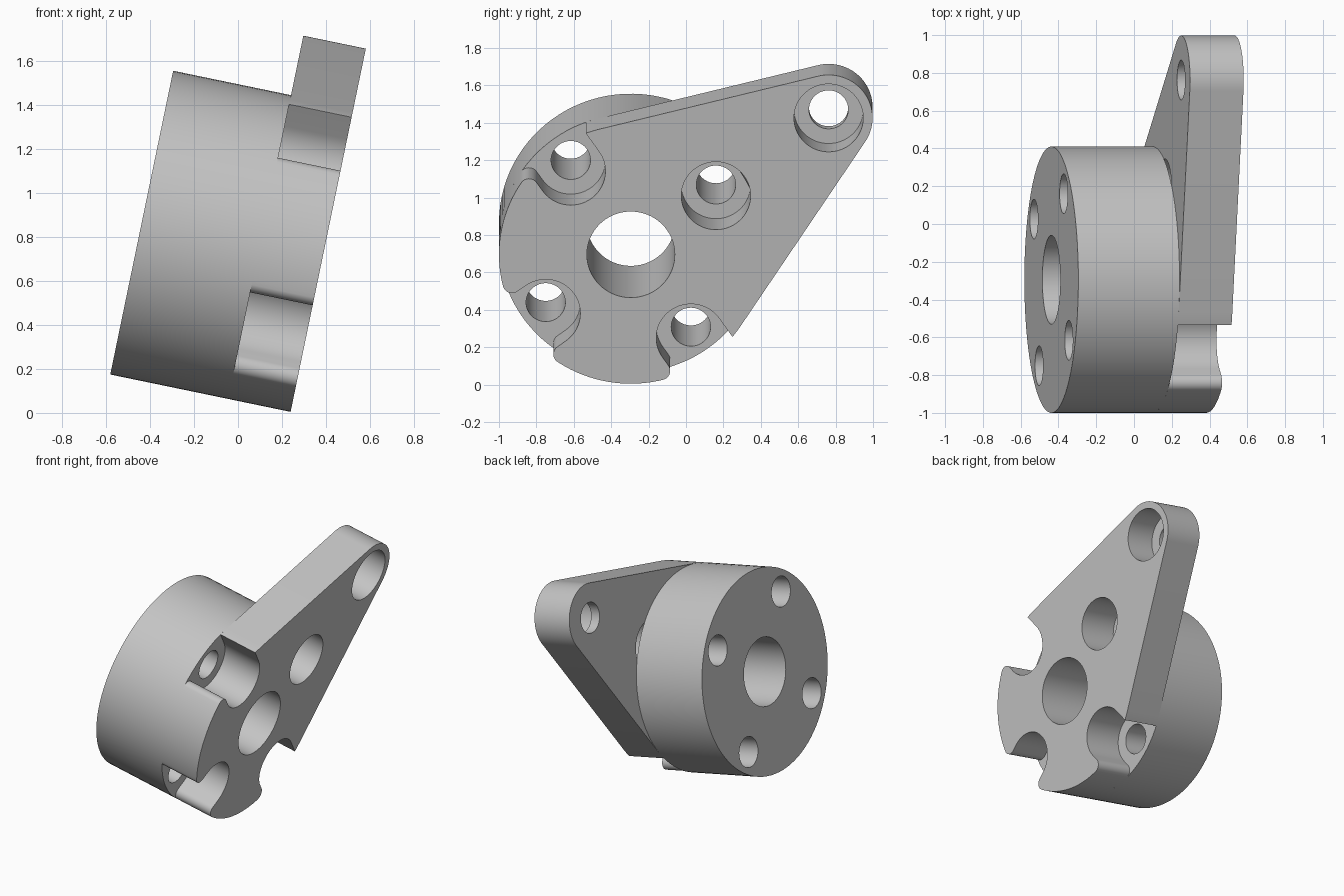
import bpy, bmesh
from math import sin, cos, pi, sqrt, asin, atan2, radians
from mathutils import Matrix

cube = bpy.data.objects.get("Cube")
if cube:
    bpy.data.objects.remove(cube, do_unlink=True)

# Main dimensions, in the part's own frame (z along the bore axis, front face at 0)
DISC_R, DEPTH, PLATE = 0.705, 0.837, 0.29
TIP_R, TIP_DIST = 0.235, 1.294
BOLT_D, BOLT_R, BORE_R, CENTRE_R = 0.557, 0.105, 0.185, 0.235
FILLET = 0.05
ARM = radians(35.2)
SEGS = 96

grey = bpy.data.materials.new("plain grey")
grey.use_nodes = True
grey.diffuse_color = (0.55, 0.55, 0.55, 1)
grey.node_tree.nodes["Principled BSDF"].inputs["Base Color"].default_value = grey.diffuse_color


def arc(cx, cy, r, a0, a1, n):
    return [(cx + r * cos(a0 + (a1 - a0) * i / n), cy + r * sin(a0 + (a1 - a0) * i / n))
            for i in range(n + 1)]


def circle(cx, cy, r):
    return arc(cx, cy, r, 0, 2 * pi, SEGS)[:-1]


def turn(points, angle):
    return [(x * cos(angle) - y * sin(angle), x * sin(angle) + y * cos(angle)) for x, y in points]


def prism(name, outline, z0, z1):
    """Extrude a closed outline between two depths."""
    bm = bmesh.new()
    face = bm.faces.new([bm.verts.new((x, y, z0)) for x, y in outline])
    top = bmesh.ops.extrude_face_region(bm, geom=[face])["geom"]
    bmesh.ops.translate(bm, vec=(0, 0, z1 - z0),
                        verts=[g for g in top if isinstance(g, bmesh.types.BMVert)])
    bmesh.ops.recalc_face_normals(bm, faces=bm.faces)
    mesh = bpy.data.meshes.new(name)
    bm.to_mesh(mesh)
    bm.free()
    mesh.materials.append(grey)
    obj = bpy.data.objects.new(name, mesh)
    bpy.context.collection.objects.link(obj)
    return obj


def combine(target, other, operation):
    """Apply a boolean and discard the second object."""
    mod = target.modifiers.new("combine", "BOOLEAN")
    mod.operation, mod.solver, mod.object = operation, "EXACT", other
    bpy.context.view_layer.objects.active = target
    bpy.ops.object.modifier_apply(modifier=mod.name)
    bpy.data.objects.remove(other, do_unlink=True)


def pocket_side(filleted):
    """Outer wall of an edge pocket: straight, or rounded into the disc rim."""
    if not filleted:
        return [(0.9, BORE_R)]
    t = BORE_R + FILLET
    r = sqrt((DISC_R - FILLET) ** 2 - t ** 2)
    out = atan2(t, r)
    rim = arc(r, t, FILLET, -pi / 2, out, 12)
    return [(1.3 * rim[-1][0], 1.3 * rim[-1][1])] + rim[::-1]


def pocket(low_fillet, high_fillet):
    high = pocket_side(high_fillet)
    low = [(x, -y) for x, y in reversed(pocket_side(low_fillet))]
    return high + arc(BOLT_D, 0, BORE_R, pi / 2, 3 * pi / 2, 40) + low


# Front plate: disc and arm tip joined by tangent edges
half = pi / 2 - asin((DISC_R - TIP_R) / TIP_DIST)
outline = arc(TIP_DIST, 0, TIP_R, -half, half, 40) + arc(0, 0, DISC_R, half, 2 * pi - half, 80)
plate = prism("mounting_plate", turn(outline, ARM), -PLATE, 0)

# Plate openings: centre bore, arm counterbores, then three edge pockets
openings = [(circle(0, 0, CENTRE_R), 0, -1),
            (circle(BOLT_D, 0, BORE_R), 0, -1),
            (circle(TIP_DIST, 0, BORE_R), 0, -0.22),
            (circle(TIP_DIST, 0, BOLT_R), 0, -1),
            (pocket(False, True), 1, -1),
            (pocket(True, True), 2, -1),
            (pocket(True, False), 3, -1)]
for shape, quarter, bottom in openings:
    combine(plate, prism("cutter", turn(shape, ARM + quarter * pi / 2), bottom, 0.2), "DIFFERENCE")

# Barrel behind the plate with centre bore and four bolt holes
barrel = prism("bracket_body", turn(circle(0, 0, DISC_R), ARM + half), -DEPTH, -PLATE)
combine(barrel, prism("cutter", turn(circle(0, 0, CENTRE_R), ARM), -1, 0.2), "DIFFERENCE")
for quarter in range(4):
    hole = turn(circle(BOLT_D, 0, BOLT_R), ARM + quarter * pi / 2)
    combine(barrel, prism("cutter", hole, -1, 0.2), "DIFFERENCE")
combine(barrel, plate, "UNION")

# Lean the finished part into place
s, c = sin(radians(11.7)), cos(radians(11.7))
barrel.data.transform(Matrix(((0, s, c, 0.382), (1, 0, 0, -0.295), (0, c, -s, 0.695), (0, 0, 0, 1))))
bpy.ops.object.select_all(action="DESELECT")
barrel.select_set(True)
bpy.context.view_layer.objects.active = barrel
bpy.ops.object.shade_smooth_by_angle(angle=radians(30))
